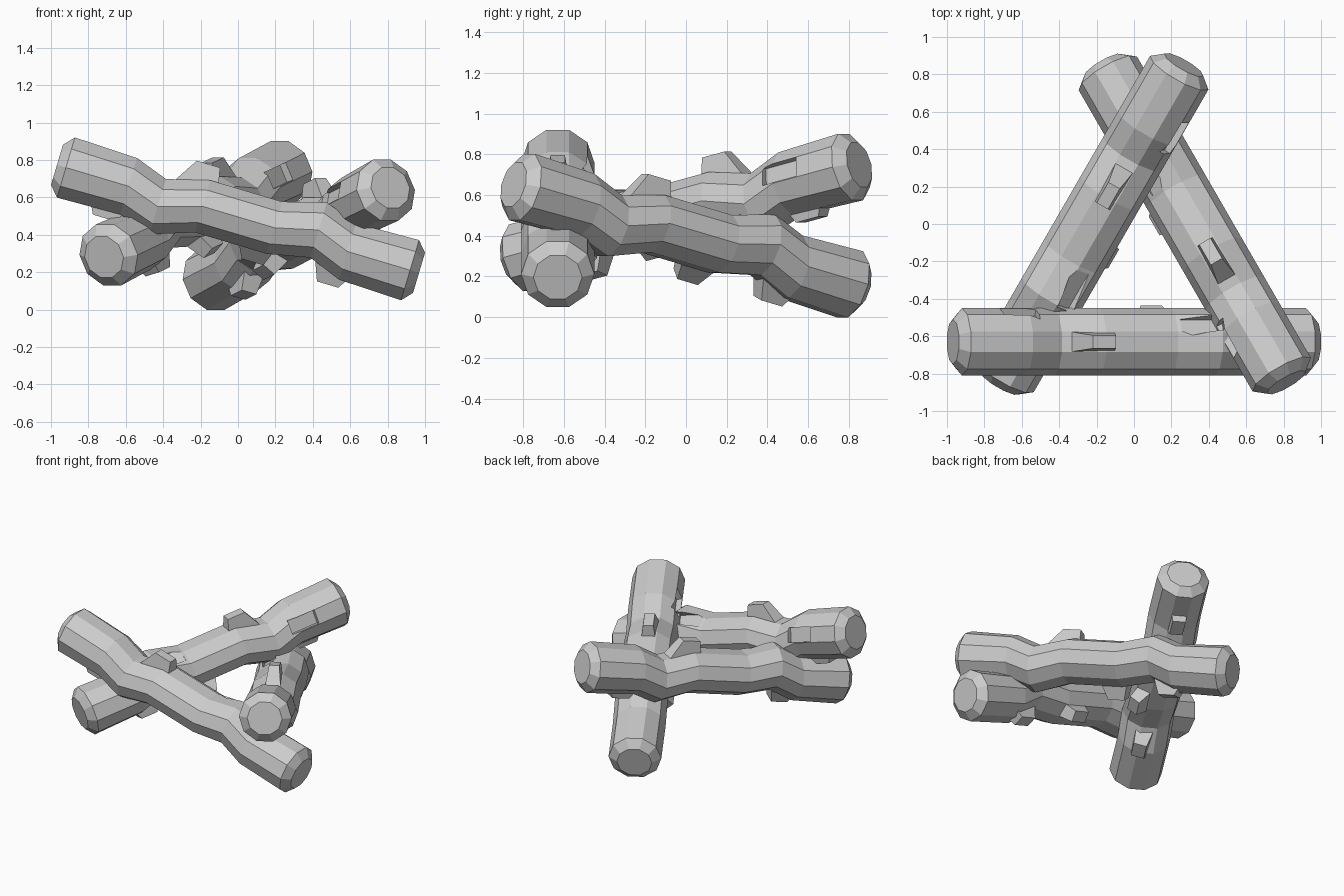
import bpy, bmesh
from math import radians, sin, cos, pi
from mathutils import Matrix, Vector

if "Cube" in bpy.data.objects:
    bpy.data.objects.remove(bpy.data.objects["Cube"])

SIDES, R = 10, 0.18
# stations along a log: distance, lift of centre line, radius, height factor
PATH = [(-1.01, 0, 0.12, 0.98), (-0.96, 0, R, 0.98), (-0.61, 0, R, 0.92),
        (-0.43, 0.066, R, 0.90), (-0.2, 0.01, R, 0.85), (0.2, 0.01, R, 0.85),
        (0.43, -0.06, R, 0.90), (0.61, 0, R, 0.92), (0.96, 0, R, 0.98), (1.01, 0, 0.12, 0.98)]


def lift(s):
    for a, b in zip(PATH, PATH[1:]):
        if a[0] <= s <= b[0]:
            return a[1] + (b[1] - a[1]) * (s - a[0]) / (b[0] - a[0])
    return 0


def make(name, bm, matrix):
    bmesh.ops.recalc_face_normals(bm, faces=bm.faces)
    me = bpy.data.meshes.new(name)
    bm.to_mesh(me)
    bm.free()
    ob = bpy.data.objects.new(name, me)
    ob.matrix_world = matrix
    bpy.context.collection.objects.link(ob)
    return ob


def trunk(name, matrix):
    bm = bmesh.new()
    rings = []
    for s, h, r, k in PATH:
        rings.append([bm.verts.new((s, r * cos(2 * pi * i / SIDES), h + k * r * sin(2 * pi * i / SIDES)))
                      for i in range(SIDES)])
    for a, b in zip(rings, rings[1:]):
        for i in range(SIDES):
            j = (i + 1) % SIDES
            bm.faces.new((a[i], a[j], b[j], b[i]))
    bm.faces.new(rings[0])
    bm.faces.new(rings[-1])
    return make(name, bm, matrix)


def block(name, matrix, angle, low, high):
    """Tapered block pointing outward at an angle (0 = inner side, 90 = up).
    low and high are (start, end, half width, distance from the centre line)."""
    a = radians(angle)
    out = Vector((0, -cos(a), sin(a)))
    side = Vector((0, sin(a), cos(a)))
    mid = Vector((0, 0, lift((low[0] + low[1]) / 2)))
    bm = bmesh.new()
    loops = []
    for s0, s1, w, d in (low, high):
        loops.append([bm.verts.new(Vector((s, 0, 0)) + mid + out * d + side * t)
                      for s, t in ((s0, -w), (s1, -w), (s1, w), (s0, w))])
    bm.faces.new(loops[0])
    bm.faces.new(loops[1])
    for i in range(4):
        j = (i + 1) % 4
        bm.faces.new((loops[0][i], loops[0][j], loops[1][j], loops[1][i]))
    return make(name, bm, matrix)


# name, centre, heading of the raised end, tilt
LOGS = [("front_log", (0, -0.63, 0.485), 180, 16.6),
        ("right_log", (0.325, 0, 0.40), -60, 14.4),
        ("left_log", (-0.225, 0, 0.515), 60, 13.4)]

for name, centre, heading, tilt in LOGS:
    m = (Matrix.Translation(centre) @ Matrix.Rotation(radians(heading), 4, 'Z')
         @ Matrix.Rotation(radians(-tilt), 4, 'Y'))
    log = trunk(name, m)
    # shallow chipped recesses on the inner side
    for angle, s0, s1, w in ((54, -0.44, -0.22, 0.05), (18, 0.55, 0.75, 0.05)):
        cut = block("cutter", m, angle, (s0, s1, w, 0.13), (s0, s1, w, 0.3))
        cut.hide_render = True
        mod = log.modifiers.new("recess", 'BOOLEAN')
        mod.operation, mod.object, mod.solver = 'DIFFERENCE', cut, 'EXACT'
        bpy.context.view_layer.objects.active = log
        bpy.ops.object.modifier_apply(modifier=mod.name)
        bpy.data.objects.remove(cut)
    # branch stubs: top, lower inner, and two low ones underneath
    block(name + "_top_stub", m, 90, (0.14, 0.39, 0.055, 0.1), (0.17, 0.30, 0.035, 0.245))
    block(name + "_inner_stub", m, -48, (-0.24, -0.03, 0.055, 0.1), (-0.20, -0.08, 0.04, 0.245))
    block(name + "_under_stub", m, -90, (0.57, 0.8, 0.06, 0.1), (0.62, 0.75, 0.045, 0.20))
    block(name + "_low_stub", m, -75, (-0.68, -0.46, 0.06, 0.1), (-0.62, -0.5, 0.045, 0.21))
